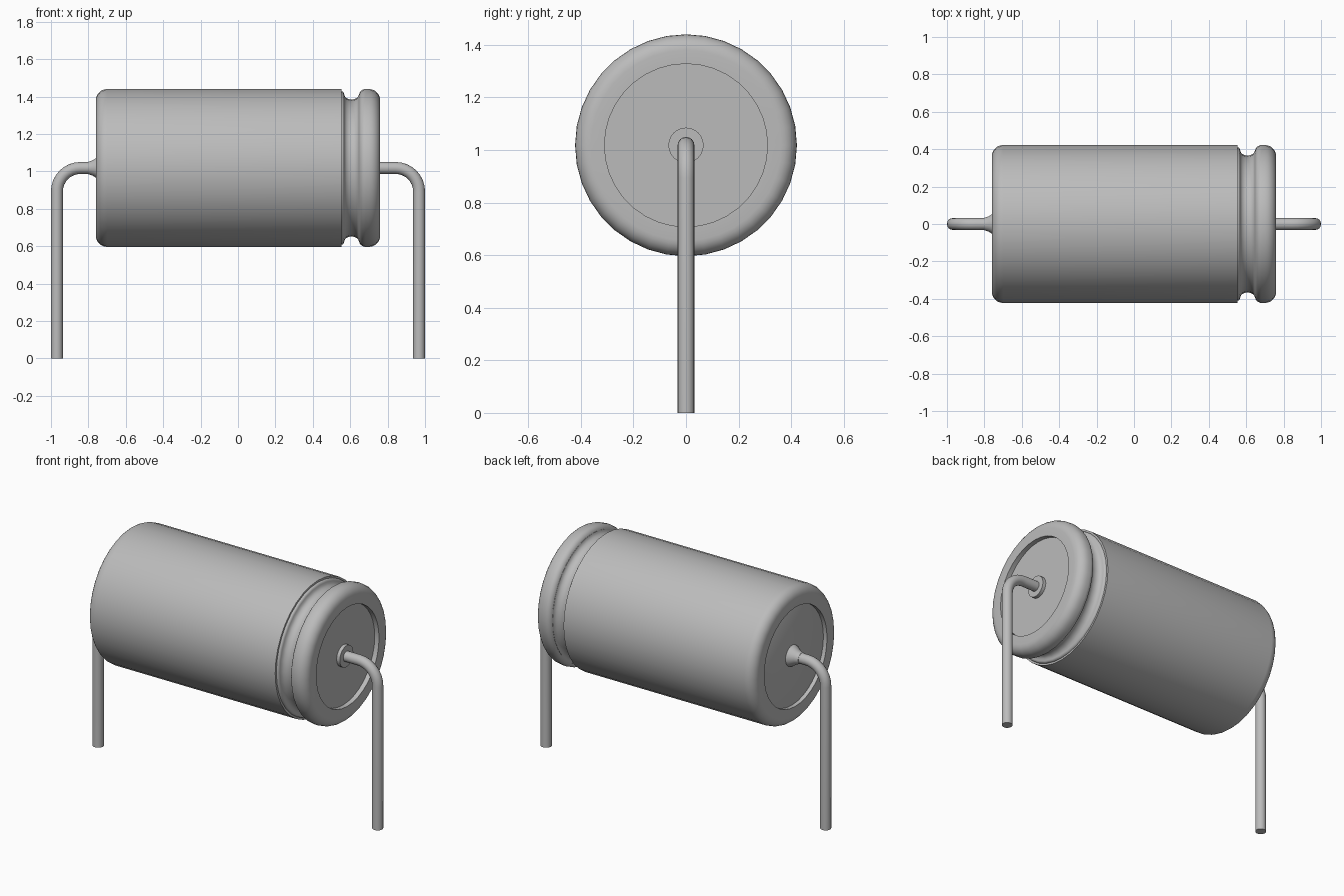
import bpy, bmesh, math
from mathutils import Vector

if "Cube" in bpy.data.objects:
    bpy.data.objects.remove(bpy.data.objects["Cube"], do_unlink=True)

AXIS_Z = 1.018
RADIUS = 0.422
WIRE = 0.032

grey = bpy.data.materials.new("plain_grey")
grey.use_nodes = True
grey.diffuse_color = (0.5, 0.5, 0.5, 1)
grey.node_tree.nodes["Principled BSDF"].inputs["Base Color"].default_value = (0.5, 0.5, 0.5, 1)


def arc(cx, cr, rx, rr, start, end, steps=6):
    """Profile points (x, radius) on an elliptical arc, angles in degrees."""
    angles = [math.radians(start + (end - start) * i / steps) for i in range(steps + 1)]
    return [(cx + rx * math.cos(a), cr + rr * math.sin(a)) for a in angles]


def finish(obj, bm, angle=35):
    bmesh.ops.remove_doubles(bm, verts=bm.verts, dist=0.0002)
    bmesh.ops.recalc_face_normals(bm, faces=bm.faces)
    bm.to_mesh(obj.data)
    bm.free()
    obj.data.materials.append(grey)
    bpy.ops.object.select_all(action="DESELECT")
    obj.select_set(True)
    bpy.context.view_layer.objects.active = obj
    bpy.ops.object.shade_smooth_by_angle(angle=math.radians(angle))


def new_object(name):
    obj = bpy.data.objects.new(name, bpy.data.meshes.new(name))
    bpy.context.collection.objects.link(obj)
    return obj


def lathe(name, profile, sides):
    """Revolve (x, radius) points around the horizontal body axis."""
    obj = new_object(name)
    bm = bmesh.new()
    verts = [bm.verts.new((x, 0, AXIS_Z + r)) for x, r in profile]
    edges = [bm.edges.new(pair) for pair in zip(verts, verts[1:])]
    bmesh.ops.spin(bm, geom=verts + edges, cent=(0, 0, AXIS_Z), axis=(1, 0, 0),
                   angle=math.tau, steps=sides, use_merge=True)
    finish(obj, bm)


def lead(name, side):
    """Round wire leaving the end cap and bending down to the ground."""
    bend, leg_x = 0.125, 0.968
    path = [(0.7, AXIS_Z)]
    path += arc(leg_x - bend, AXIS_Z - bend, bend, bend, 90, 0, 8)
    path.append((leg_x, 0))
    obj = new_object(name)
    bm = bmesh.new()
    rings = []
    for i, (x, z) in enumerate(path):
        # Rings lie square to the path
        turn = math.radians(90 * min(max(i - 1, 0), 8) / 8)
        out = Vector((math.sin(turn), 0, math.cos(turn)))
        ring = []
        for k in range(16):
            a = math.tau * k / 16
            p = Vector((x, 0, z)) + WIRE * (math.cos(a) * out + math.sin(a) * Vector((0, 1, 0)))
            ring.append(bm.verts.new((side * p.x, p.y, p.z)))
        rings.append(ring)
    for a, b in zip(rings, rings[1:]):
        for k in range(16):
            n = (k + 1) % 16
            bm.faces.new((a[k], a[n], b[n], b[k]))
    bm.faces.new(rings[0])
    bm.faces.new(rings[-1])
    finish(obj, bm)


# Sleeve: rolled rear lip, rounded shoulder, straight wall, thin front edge
sleeve = [(-0.735, 0.31), (-0.76, 0.31)]
sleeve += arc(-0.70, RADIUS - 0.06, 0.06, 0.06, 180, 90)
sleeve += [(0.553, RADIUS), (0.553, RADIUS - 0.012)]
lathe("sleeve", sleeve, 36)

# Can: crimped groove, rounded flange, recessed front seal
can = [(-0.735, 0), (-0.735, 0.33), (-0.70, 0.40), (0.53, 0.41)]
can += arc(0.553, 0.396, 0.014, 0.014, 90, 0, 3)
can += arc(0.607, 0.396, 0.04, 0.03, 180, 360, 8)
can += arc(0.682, 0.387, 0.035, 0.035, 165, 90, 5)
can += arc(0.70, RADIUS - 0.06, 0.06, 0.06, 90, 0)
can += [(0.76, 0.31), (0.73, 0.31), (0.73, 0)]
lathe("can", can, 36)

# Collars where the leads enter
lathe("front_collar", [(0.72, 0), (0.72, 0.067), (0.752, 0.067), (0.752, 0)], 24)
lathe("rear_collar", [(-0.73, 0), (-0.73, 0.067), (-0.745, 0.062), (-0.775, 0.042),
                      (-0.80, 0.033), (-0.81, 0)], 24)

lead("left_lead", 1)
lead("right_lead", -1)
